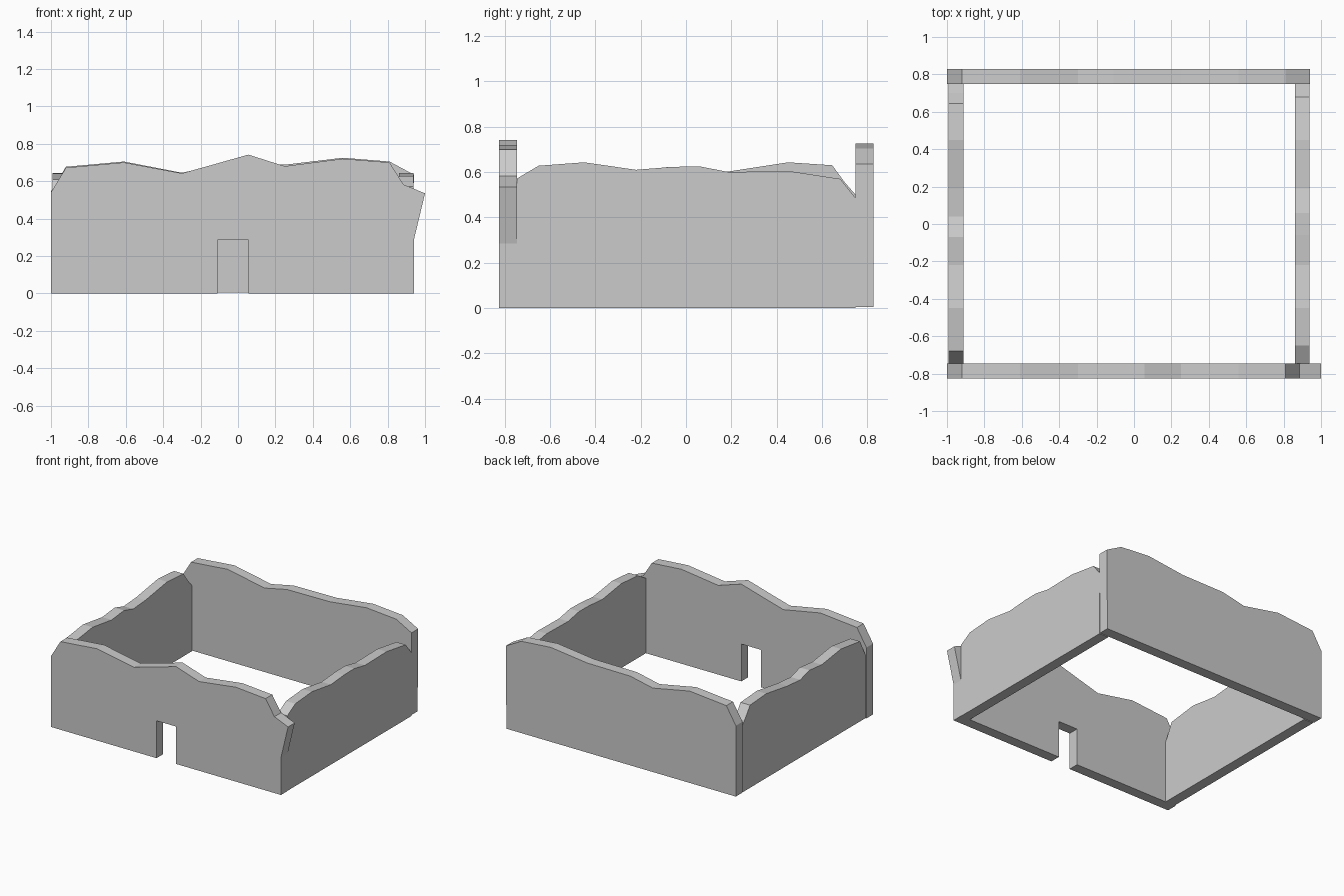
import bpy, bmesh
from mathutils import Vector

if "Cube" in bpy.data.objects:
    bpy.data.objects.remove(bpy.data.objects["Cube"])


def wall(name, profile, axis, start, end):
    """Extrude a (horizontal, z) outline between two positions on 'axis'."""
    bm = bmesh.new()
    place = (lambda h, z: (h, start, z)) if axis == 'y' else (lambda h, z: (start, h, z))
    face = bm.faces.new([bm.verts.new(place(h, z)) for h, z in profile])
    step = Vector((0, end - start, 0)) if axis == 'y' else Vector((end - start, 0, 0))
    grown = bmesh.ops.extrude_face_region(bm, geom=[face])
    moved = [g for g in grown['geom'] if isinstance(g, bmesh.types.BMVert)]
    bmesh.ops.translate(bm, verts=moved, vec=step)
    bmesh.ops.recalc_face_normals(bm, faces=bm.faces[:])
    mesh = bpy.data.meshes.new(name)
    bm.to_mesh(mesh)
    bm.free()
    obj = bpy.data.objects.new(name, mesh)
    bpy.context.collection.objects.link(obj)
    return obj


# front wall with doorway and a leaning broken right end
wall("front_wall", [
    (-1, 0), (-.11, 0), (-.11, .285), (.055, .285), (.055, 0), (.94, 0),
    (.94, .285), (1, .535), (.885, .582), (.81, .70), (.56, .72), (.25, .68),
    (.055, .742), (-.11, .695), (-.30, .642), (-.61, .70), (-.92, .672),
    (-1, .54)], 'y', -.825, -.745)

# back wall
wall("back_wall", [
    (-1, .005), (.935, .005), (.94, .635), (.81, .705), (.56, .725),
    (.25, .688), (-.11, .685), (-.30, .645), (-.61, .705), (-.92, .677),
    (-1, .545)], 'y', .748, .828)

# side walls with crumbled tops
wall("right_wall", [
    (-.745, 0), (.748, 0), (.748, .485), (.68, .57), (.45, .605), (.19, .60),
    (.06, .625), (-.06, .623), (-.22, .61), (-.45, .643), (-.65, .628),
    (-.745, .572)], 'x', .86, .938)
wall("left_wall", [
    (-.745, 0), (.748, 0), (.748, .50), (.70, .555), (.645, .63), (.45, .643),
    (.19, .603), (.04, .592), (-.07, .623), (-.22, .608), (-.45, .64),
    (-.68, .61), (-.745, .48)], 'x', -.992, -.912)
